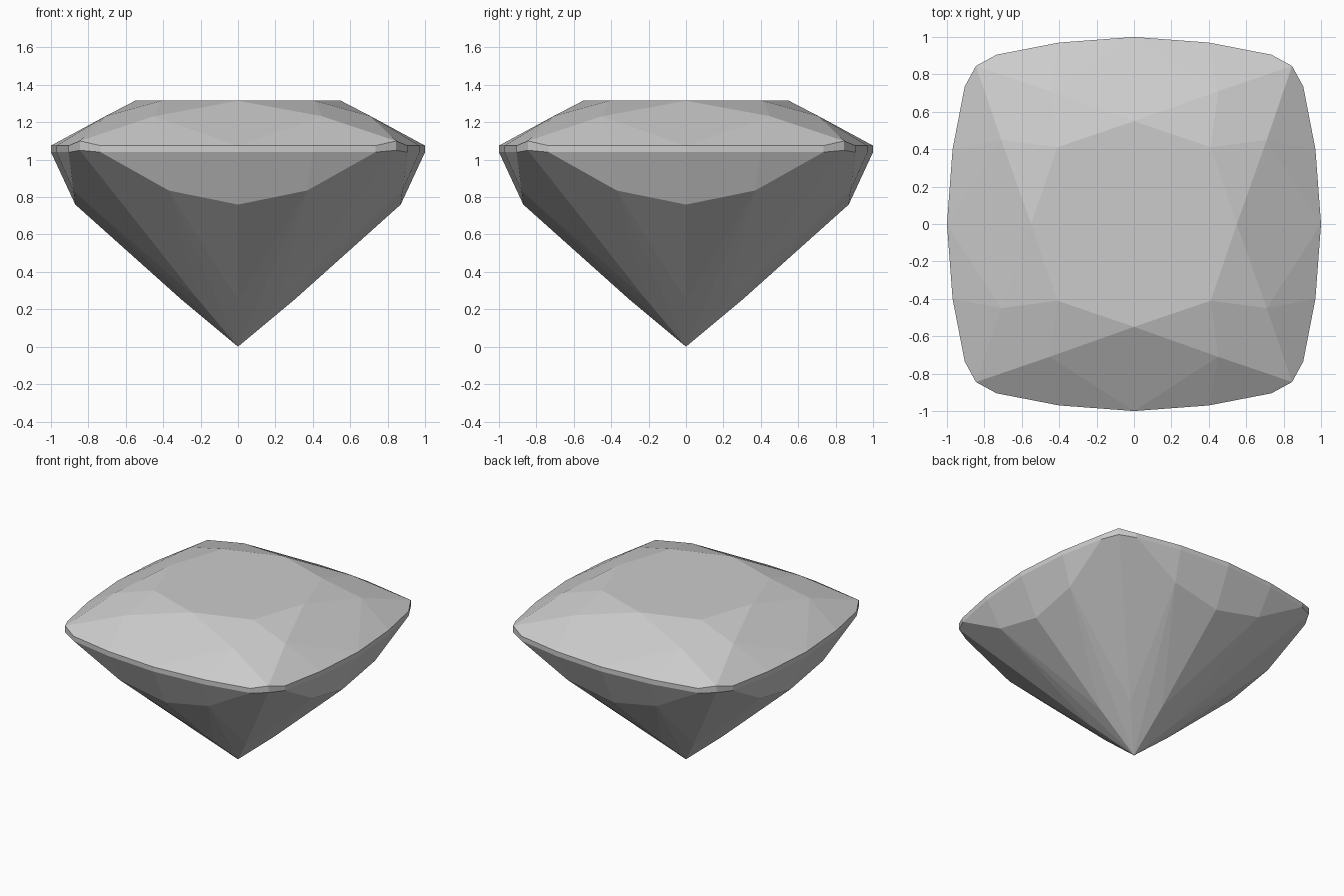
import bpy, bmesh
from math import radians

cube = bpy.data.objects.get("Cube")
if cube:
    bpy.data.objects.remove(cube)

# Material
mat = bpy.data.materials.new("pale grey stone")
mat.use_nodes = True
colour = (0.6, 0.6, 0.6, 1)
mat.diffuse_color = colour
mat.node_tree.nodes["Principled BSDF"].inputs["Base Color"].default_value = colour


def mirrored(x, y, z):
    """All eight-way reflections of a point around the vertical axis."""
    return {(sx * a, sy * b, z) for a, b in ((x, y), (y, x))
            for sx in (1, -1) for sy in (1, -1)}


# Crown: octagonal table and the kite corners below it
crown = [(0, 0.55, 1.315), (0.41, 0.41, 1.315), (0.45, 0.71, 1.232)]

# Girdle: cushion outline, thin band that lifts at the corners
outline = [(0, 1), (0.4, 0.97), (0.735, 0.905)]
girdle = [(x, y, z) for x, y in outline for z in (1.04, 1.075)]
girdle += [(0.845, 0.845, z) for z in (1.05, 1.1)]

# Pavilion: side facet tips, lower ring and the point
pavilion = [(0, 0.87, 0.76), (0.37, 0.88, 0.835),
            (0, 0.3, 0.25), (0.212, 0.212, 0.25), (0, 0, 0)]

# Wrap the facet corners into one convex cut stone
bm = bmesh.new()
for point in crown + girdle + pavilion:
    for co in sorted(mirrored(*point)):
        bm.verts.new(co)
bmesh.ops.remove_doubles(bm, verts=bm.verts[:], dist=0.001)
bmesh.ops.convex_hull(bm, input=bm.verts[:])
bmesh.ops.dissolve_limit(bm, angle_limit=radians(1.5),
                         verts=bm.verts[:], edges=bm.edges[:])
bmesh.ops.recalc_face_normals(bm, faces=bm.faces[:])

mesh = bpy.data.meshes.new("cut_gemstone")
bm.to_mesh(mesh)
bm.free()
mesh.materials.append(mat)
gem = bpy.data.objects.new("cut_gemstone", mesh)
bpy.context.collection.objects.link(gem)
